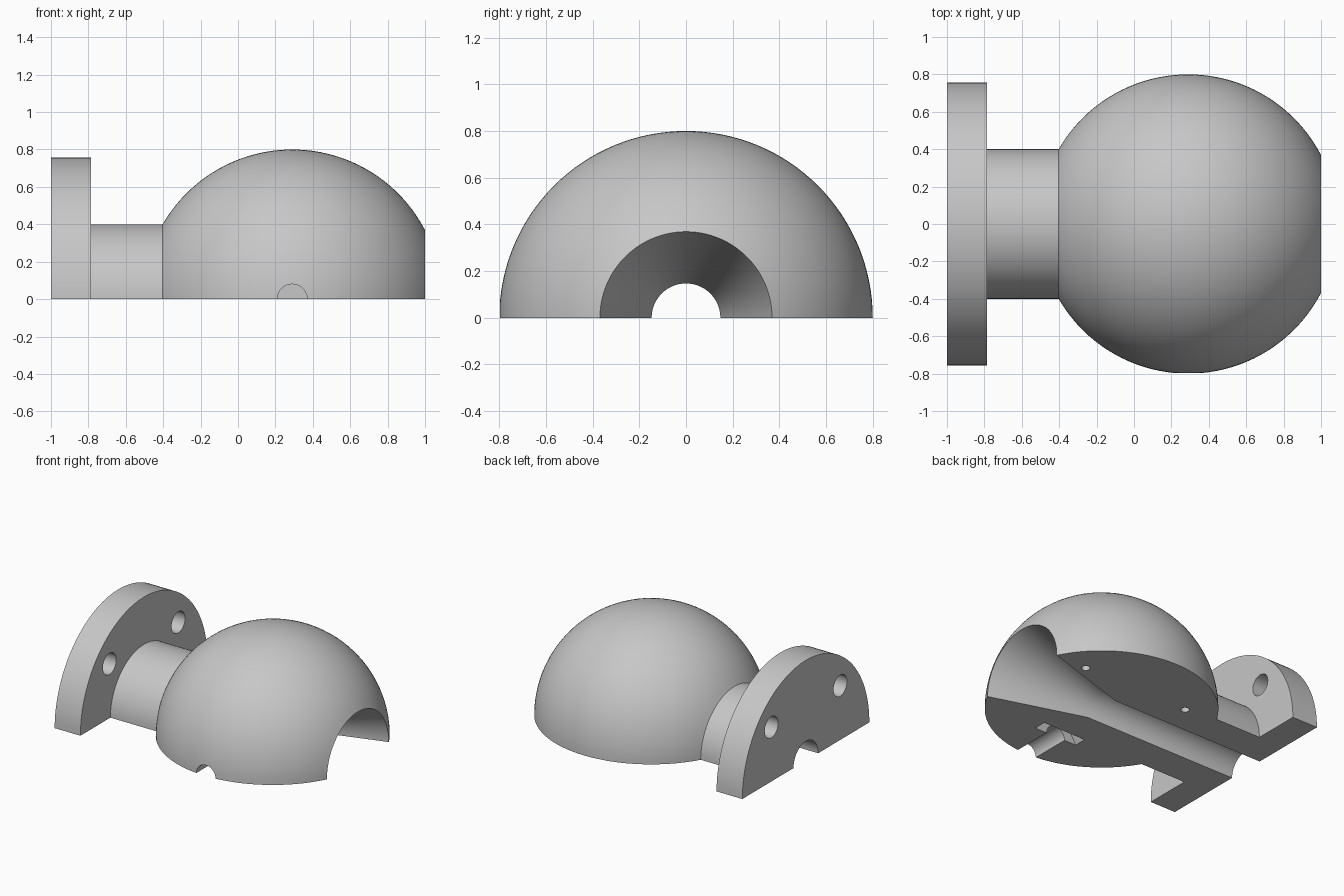
import bpy, bmesh
from math import pi, sin, cos, acos, asin, radians
from mathutils import Matrix, Vector

if "Cube" in bpy.data.objects:
    bpy.data.objects.remove(bpy.data.objects["Cube"], do_unlink=True)

grey = bpy.data.materials.new("plain grey")
grey.use_nodes = True
colour = (0.57, 0.57, 0.57, 1)
grey.diffuse_color = colour
grey.node_tree.nodes["Principled BSDF"].inputs["Base Color"].default_value = colour

BALL_X, BALL_R = 0.29, 0.80
NECK_R, FLANGE_R, BORE_R = 0.40, 0.757, 0.147
FLANGE_X = -0.785


def to_object(bm, name):
    bmesh.ops.recalc_face_normals(bm, faces=bm.faces)
    mesh = bpy.data.meshes.new(name)
    bm.to_mesh(mesh)
    bm.free()
    obj = bpy.data.objects.new(name, mesh)
    bpy.context.collection.objects.link(obj)
    mesh.materials.append(grey)
    return obj


# Half-turned body: flange, neck, ball, flared mouth and bore in one profile
start = pi - asin(NECK_R / BALL_R)
end = acos((1 - BALL_X) / BALL_R)
steps = 40
profile = [(-1, BORE_R), (-1, FLANGE_R), (FLANGE_X, FLANGE_R), (FLANGE_X, NECK_R)]
for i in range(steps + 1):
    a = start + (end - start) * i / steps
    profile.append((BALL_X + BALL_R * cos(a), BALL_R * sin(a)))
profile.append((BALL_X, BORE_R))

bm = bmesh.new()
face = bm.faces.new([bm.verts.new((x, r, 0)) for x, r in profile])
bmesh.ops.spin(bm, geom=[face] + face.edges[:] + face.verts[:], cent=(0, 0, 0),
               axis=(1, 0, 0), angle=pi, steps=64, use_duplicate=False)
# Close the starting section if the spin consumed its face
open_edges = [e for e in bm.edges if e.is_boundary]
if open_edges:
    bmesh.ops.contextual_create(bm, geom=open_edges)
body = to_object(bm, "ball_joint_half")


def cut(name, p1, p2, radius, sides=32, roll=0):
    """Cut a straight prism or round hole running from p1 to p2."""
    p1, p2 = Vector(p1), Vector(p2)
    turn = (p2 - p1).to_track_quat("Z", "Y").to_matrix().to_4x4()
    bm = bmesh.new()
    bmesh.ops.create_cone(bm, cap_ends=True, segments=sides, radius1=radius, radius2=radius,
                          depth=(p2 - p1).length,
                          matrix=Matrix.Translation((p1 + p2) / 2) @ turn @ Matrix.Rotation(roll, 4, "Z"))
    cutter = to_object(bm, name)
    cutter.hide_render = True
    mod = body.modifiers.new(name, "BOOLEAN")
    mod.operation, mod.solver, mod.object = "DIFFERENCE", "EXACT", cutter
    bpy.context.view_layer.objects.active = body
    bpy.ops.object.modifier_apply(modifier=mod.name)
    bpy.data.objects.remove(cutter, do_unlink=True)


for side in (-1, 1):
    # Flange bolt holes
    cut("bolt_hole", (-1.1, side * 0.41, 0.41), (-0.7, side * 0.41, 0.41), 0.08)
    # Alignment pin holes in the split face
    cut("pin_hole", (BALL_X + side * 0.444, 0.36, -0.1), (BALL_X + side * 0.444, 0.36, 0.12), 0.03)

# Side screw hole and its hexagonal nut pocket, corners on the split plane
cut("screw_hole", (BALL_X, -0.9, 0), (BALL_X, -0.44, 0), 0.08)
cut("nut_pocket", (BALL_X, -0.49, 0), (BALL_X, -0.395, 0), 0.18, sides=6, roll=radians(90))

bpy.ops.object.select_all(action="DESELECT")
body.select_set(True)
bpy.context.view_layer.objects.active = body
bpy.ops.object.shade_smooth_by_angle(angle=radians(25))
